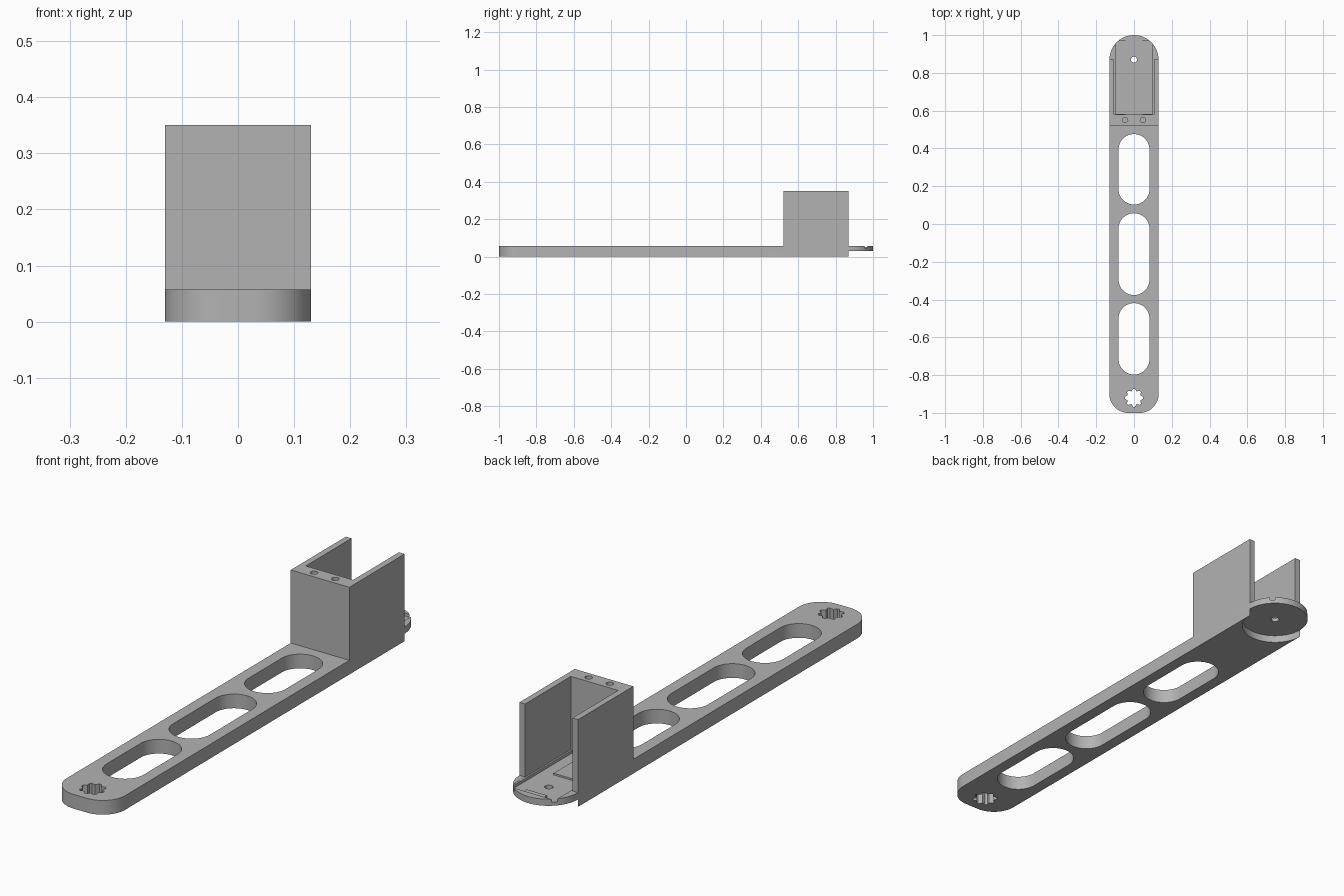
import bpy, bmesh
from math import cos, sin, pi
from mathutils import Vector

cube = bpy.data.objects.get("Cube")
if cube:
    bpy.data.objects.remove(cube)

HALF = 0.13            # half width of the arm
THICK = 0.057          # arm thickness
BACK = 0.87            # rear of the housing and centre of the round pad


def prism(name, outline, start, end, axis="z"):
    """Extrude a closed 2D outline: (x, y) along z, or (y, z) along x."""
    bm = bmesh.new()
    if axis == "z":
        pts, step = [(a, b, start) for a, b in outline], (0, 0, end - start)
    else:
        pts, step = [(start, a, b) for a, b in outline], (end - start, 0, 0)
    face = bm.faces.new([bm.verts.new(p) for p in pts])
    ext = bmesh.ops.extrude_face_region(bm, geom=[face])
    moved = [v for v in ext["geom"] if isinstance(v, bmesh.types.BMVert)]
    bmesh.ops.translate(bm, verts=moved, vec=Vector(step))
    bmesh.ops.recalc_face_normals(bm, faces=bm.faces)
    mesh = bpy.data.meshes.new(name)
    bm.to_mesh(mesh)
    bm.free()
    obj = bpy.data.objects.new(name, mesh)
    bpy.context.collection.objects.link(obj)
    return obj


def arc(cx, cy, r, a0, a1, n=32):
    return [(cx + r * cos(a0 + (a1 - a0) * i / n),
             cy + r * sin(a0 + (a1 - a0) * i / n)) for i in range(n + 1)]


def circle(cx, cy, r, n=32):
    return arc(cx, cy, r, 0, 2 * pi, n)[:-1]


def rect(x, y0, y1):
    return [(-x, y0), (x, y0), (x, y1), (-x, y1)]


def slot(r, y0, y1):
    return arc(0, y1 - r, r, 0, pi) + arc(0, y0 + r, r, pi, 2 * pi)


def select(obj):
    bpy.ops.object.select_all(action="DESELECT")
    bpy.context.view_layer.objects.active = obj
    obj.select_set(True)


def cut(obj, outline, z0, z1):
    """Subtract an upright prism from the object."""
    tool = prism("cutter", outline, z0, z1)
    tool.hide_render = True
    mod = obj.modifiers.new("cut", "BOOLEAN")
    mod.operation, mod.solver, mod.object = "DIFFERENCE", "EXACT", tool
    select(obj)
    bpy.ops.object.modifier_apply(modifier=mod.name)
    mesh = tool.data
    bpy.data.objects.remove(tool)
    bpy.data.meshes.remove(mesh)


# Arm, housing block and rear pad share one stepped side profile
side = [(-1, 0), (1, 0), (1, THICK), (BACK, THICK), (BACK, 0.35),
        (0.52, 0.35), (0.52, THICK), (-1, THICK)]
arm = prism("arm_with_housing", side, -HALF, HALF, "x")

# Rounded front corners
bm = bmesh.new()
bm.from_mesh(arm.data)
corners = [e for e in bm.edges if all(v.co.y < -0.99 for v in e.verts)
           and abs(e.verts[0].co.z - e.verts[1].co.z) > 0.01]
bmesh.ops.bevel(bm, geom=corners, offset=0.1, segments=16, profile=0.5,
                affect="EDGES")
bm.to_mesh(arm.data)
bm.free()

# Rear pad rounded, with a round recess below it
outer = [(0.2, BACK), (0.2, 1.1), (-0.2, 1.1), (-0.2, BACK)]
cut(arm, arc(0, BACK, HALF, pi, 0, 48) + outer, -0.1, 0.2)
cut(arm, arc(0, BACK, HALF - 0.0005, pi, 2 * pi, 48) + outer, -0.1, 0.03)

# Housing bay, open at the top and rear
cut(arm, rect(0.105, 0.58, 1.1), THICK - 0.0005, 0.5)

# Shallow floor channel, leaving a raised rib and an end tab
W, R = 0.098, 0.045
cut(arm, rect(W, 0.582, 0.97), 0.052, 0.1)
ribbed = [(-W, 0.582), (-R, 0.582), (-R, 0.775), (R, 0.775), (R, 0.582),
          (W, 0.582), (W, 0.97), (R, 0.97), (R, 0.945), (-R, 0.945),
          (-R, 0.97), (-W, 0.97)]
cut(arm, ribbed, 0.045, 0.1)

# Pad hole and the two screw holes in the front wall
cut(arm, circle(0, BACK, 0.016), -0.1, 0.2)
for s in (-1, 1):
    cut(arm, circle(s * 0.047, 0.55, 0.014), 0.25, 0.5)

# Long lightening slots
for y0, y1 in ((0.103, 0.476), (-0.376, 0.057), (-0.797, -0.419)):
    cut(arm, slot(0.082, y0, y1), -0.1, 0.2)

# Eight-toothed socket at the front
star = []
for i in range(8):
    a = i * pi / 4
    for r, d in ((0.048, -0.1), (0.048, 0.1), (0.036, pi / 8)):
        star.append((r * cos(a + d), -0.92 + r * sin(a + d)))
cut(arm, star, -0.1, 0.2)

# Grey plastic
grey = bpy.data.materials.new("grey_plastic")
grey.use_nodes = True
colour = (0.45, 0.45, 0.45, 1)
grey.diffuse_color = colour
grey.node_tree.nodes["Principled BSDF"].inputs["Base Color"].default_value = colour
arm.data.materials.clear()
arm.data.materials.append(grey)

select(arm)
bpy.ops.object.shade_smooth_by_angle(angle=pi / 6)
